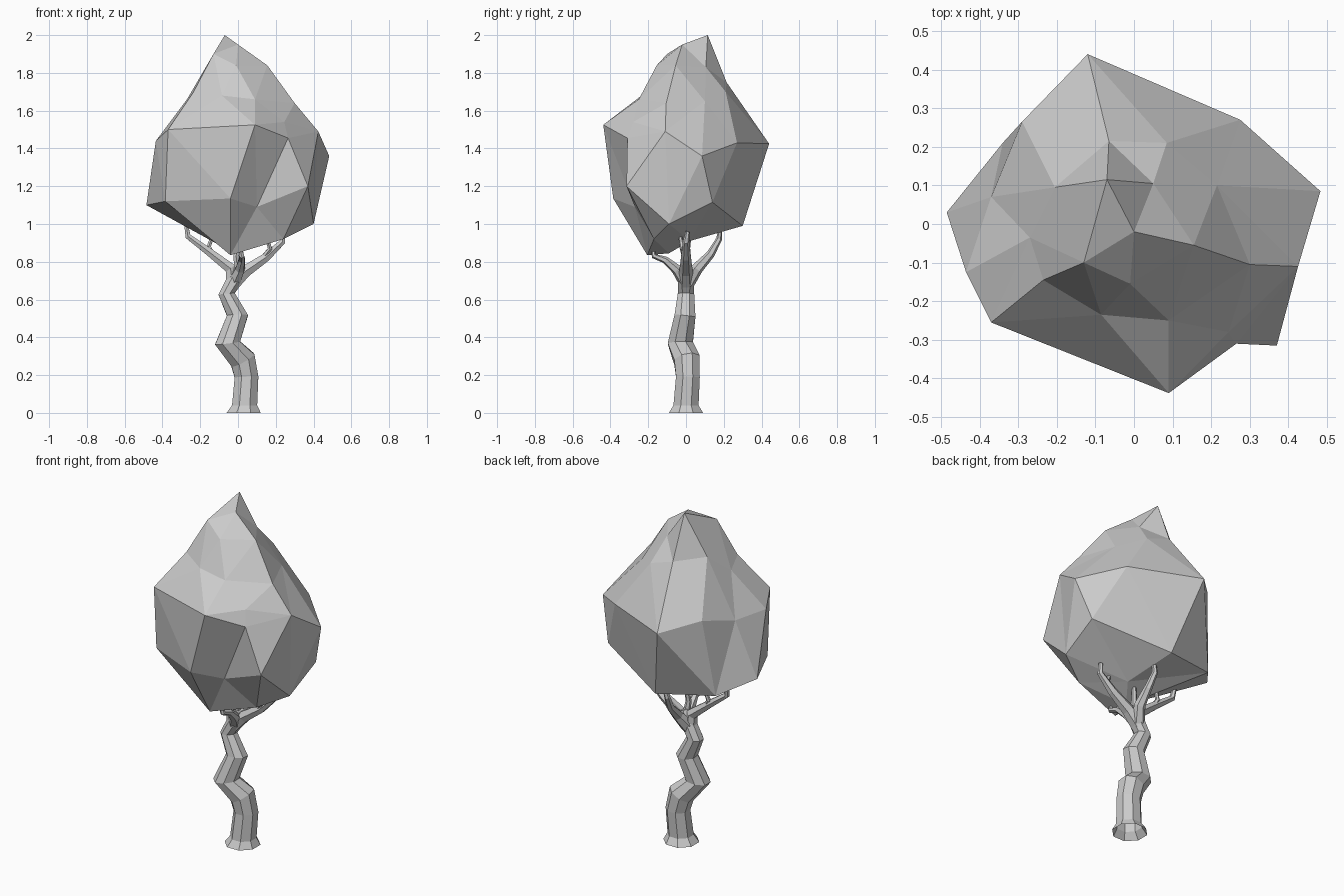
import bpy, bmesh, math
from mathutils import Vector


def add_object(name, bm):
    bmesh.ops.recalc_face_normals(bm, faces=bm.faces[:])
    mesh = bpy.data.meshes.new(name)
    bm.to_mesh(mesh)
    bm.free()
    ob = bpy.data.objects.new(name, mesh)
    bpy.context.collection.objects.link(ob)
    return ob


def tube(name, path, sides, level=False):
    """Faceted tube along (x, y, z, radius) stations."""
    bm = bmesh.new()
    pts = [Vector(p[:3]) for p in path]
    rings = []
    for i, p in enumerate(pts):
        t = (pts[min(i + 1, len(pts) - 1)] - pts[max(i - 1, 0)]).normalized()
        if level and i < 2:
            t = Vector((0, 0, 1))
        u = Vector((0, 1, 0)).cross(t)
        if u.length < 0.3:
            u = Vector((1, 0, 0)).cross(t)
        u.normalize()
        v = t.cross(u)
        ring = []
        for k in range(sides):
            a = 2 * math.pi * (k + 0.5) / sides
            ring.append(bm.verts.new(p + (u * math.cos(a) + v * math.sin(a)) * path[i][3]))
        rings.append(ring)
    for a, b in zip(rings, rings[1:]):
        for k in range(sides):
            n = (k + 1) % sides
            bm.faces.new((a[k], a[n], b[n], b[k]))
    bm.faces.new(rings[-1])
    return add_object(name, bm)


# Crooked trunk with flared foot, open underneath
tube("trunk", [
    (.03, 0, 0, .098), (.035, 0, .04, .072), (.045, .01, .19, .068),
    (.025, .005, .28, .074), (-.055, -.03, .37, .072), (-.003, -.005, .515, .06),
    (-.06, 0, .63, .047), (-.02, 0, .70, .045), (.01, 0, .78, .03)], 8, True)

# Branches and their twigs
branches = {
    "left_branch": [(-.03, 0, .69, .038), (-.04, 0, .765, .033), (-.15, 0, .85, .024),
                    (-.265, 0, .935, .017), (-.275, .01, 1.0, .012)],
    "left_twig": [(-.13, 0, .83, .017), (-.155, .01, .88, .013), (-.13, .02, .95, .01)],
    "right_branch": [(-.03, 0, .68, .042), (.04, 0, .75, .036), (.15, 0, .825, .026),
                     (.235, 0, .905, .017), (.24, .01, .96, .012)],
    "right_twig": [(.13, 0, .815, .017), (.17, -.02, .87, .013), (.15, -.03, .93, .01)],
    "front_branch": [(-.02, 0, .69, .038), (.01, -.05, .76, .028), (.02, -.11, .81, .019),
                     (.02, -.17, .83, .014), (.01, -.175, .87, .011)],
    "back_branch": [(-.02, .01, .69, .038), (.01, .06, .765, .031), (.01, .13, .84, .022),
                    (.0, .175, .92, .016), (.01, .18, .96, .012)],
    "middle_twig": [(0, 0, .74, .022), (-.01, -.01, .83, .016), (0, 0, .92, .012)],
}
for name, path in branches.items():
    tube(name, path, 6)

# Faceted crown: corner points joined by a hull over their rounded directions
corners = [
    (-.07, .115, 2.0), (0, -.02, 1.95), (-.01, -.155, 1.84), (-.13, -.1, 1.90),
    (.155, -.055, 1.84), (.30, -.105, 1.64), (.425, -.11, 1.49), (.483, .085, 1.36),
    (.275, .27, 1.43), (-.12, .44, 1.425), (-.065, .215, 1.75), (.085, .21, 1.70),
    (.05, .105, 1.83), (.215, .10, 1.65), (.09, -.438, 1.525), (-.37, -.255, 1.5),
    (-.435, -.125, 1.44), (.265, -.31, 1.455), (.37, -.315, 1.2), (.09, -.25, 1.66),
    (-.085, -.235, 1.68), (-.235, -.145, 1.70), (-.27, -.035, 1.66), (-.205, .095, 1.77),
    (-.29, .265, 1.48), (-.37, .07, 1.43), (-.34, .21, 1.03), (-.04, -.385, 1.135),
    (.10, -.27, 1.09), (-.04, -.205, .835), (-.385, -.21, 1.12), (-.485, .03, 1.10),
    (.24, -.17, .92), (.40, -.09, 1.0), (.41, .14, 1.115), (-.01, .30, .99),
    (.06, .02, .91), (-.02, -.09, .845), (.245, -.28, 1.54)]
centre = Vector((0, 0, 1.36))
bm = bmesh.new()
home = {}
for c in corners:
    d = Vector(c) - centre
    d.z *= 0.75
    v = bm.verts.new(d * d.length ** -0.97)
    home[v] = Vector(c)
bmesh.ops.convex_hull(bm, input=bm.verts[:])
for v in list(bm.verts):
    if v.link_faces:
        v.co = home[v]
    else:
        bm.verts.remove(v)
add_object("crown", bm)
